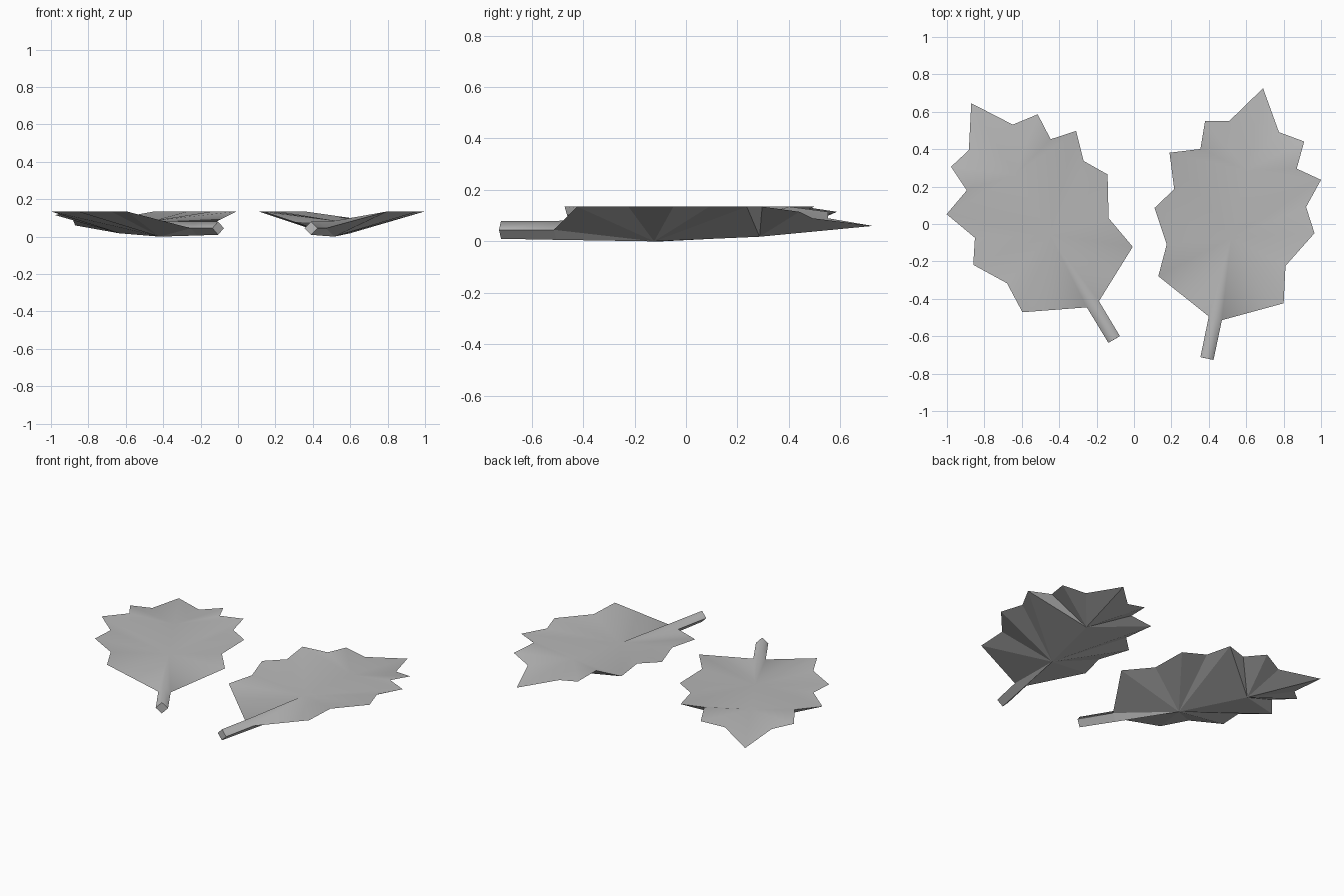
import bpy, bmesh, math
from mathutils import Vector

if "Cube" in bpy.data.objects:
    bpy.data.objects.remove(bpy.data.objects["Cube"], do_unlink=True)

# Material
grey = bpy.data.materials.new("leaf_grey")
grey.use_nodes = True
colour = (0.48, 0.48, 0.48, 1)
grey.diffuse_color = colour
bsdf = grey.node_tree.nodes["Principled BSDF"]
bsdf.inputs["Base Color"].default_value = colour
bsdf.inputs["Roughness"].default_value = 0.9

CENTRE = Vector((0.54, 0.01, 0))
RIM = 0.135

# Leaf edge from the stem outwards to just before the tip, on each side
EDGE_A = [(.80, -.42), (.81, -.22), (.965, -.045), (.92, .095), (1.0, .24),
          (.87, .30), (.91, .445), (.775, .495)]
EDGE_B = [(.13, -.275), (.175, -.105), (.11, .09), (.215, .19), (.19, .385),
          (.355, .405), (.38, .555), (.51, .555)]
TIP = (.69, .73, .06)


def rim_heights(edge):
    """The edge is level, dipping towards the tip."""
    drop = {6: 0.115, 7: 0.09}
    return [(x, y, drop.get(i, RIM)) for i, (x, y) in enumerate(edge)]


def build_leaf():
    bm = bmesh.new()

    def face(points, smooth, cache):
        """Add a face, sharing points only within its own layer."""
        for p in points:
            if p not in cache:
                cache[p] = bm.verts.new(Vector(p) - CENTRE)
        f = bm.faces.new([cache[p] for p in points])
        f.smooth = smooth
        f.normal_update()
        return f

    # Stem corners at the cut end and where the blade starts
    end = {"a": (.425, -.723, .045), "b": (.355, -.708, .045),
           "top": (.39, -.715, .08), "low": (.39, -.715, .01)}
    base = {"a": (.47, -.51, .045), "b": (.40, -.49, .045),
            "top": (.435, -.50, .08), "low": (.435, -.50, .006)}

    # The upper layer is a smooth shallow dish, the lower one a deep pleated keel
    layers = (("top", True, (.52, -.07, .085), (.60, .29, .1)),
              ("low", False, (.515, -.12, 0), (.60, .29, .018)))
    for ridge, smooth, hub, fold in layers:
        cache = {}
        faces = []
        for side, edge in (("a", EDGE_A), ("b", EDGE_B)):
            rim = [base[side]] + rim_heights(edge) + [TIP]
            tris = [(hub, p, q) for p, q in zip(rim[:5], rim[1:6])]
            tris.append((hub, rim[5], fold))
            tris += [(fold, p, q) for p, q in zip(rim[5:], rim[6:])]
            tris.append((hub, base[ridge], base[side]))
            tris.append((base[ridge], end[ridge], end[side], base[side]))
            faces += [face(t, smooth, cache) for t in tris]
        for f in faces:
            if (f.normal.z > 0) != smooth:
                f.normal_flip()

    # Cut end of the stem
    cap = face([end[k] for k in ("a", "top", "b", "low")], False, {})
    if cap.normal.y > 0:
        cap.normal_flip()

    mesh = bpy.data.meshes.new("leaf")
    bm.to_mesh(mesh)
    bm.free()
    mesh.materials.append(grey)
    return mesh


# Two copies of the leaf, one turned
leaf = build_leaf()
for name, place, turn in (("left_leaf", (.54, .006, 0), 0),
                          ("right_leaf", (-.49, .016, 0), 42.9)):
    obj = bpy.data.objects.new(name, leaf)
    obj.location = place
    obj.rotation_euler.z = math.radians(turn)
    bpy.context.collection.objects.link(obj)
